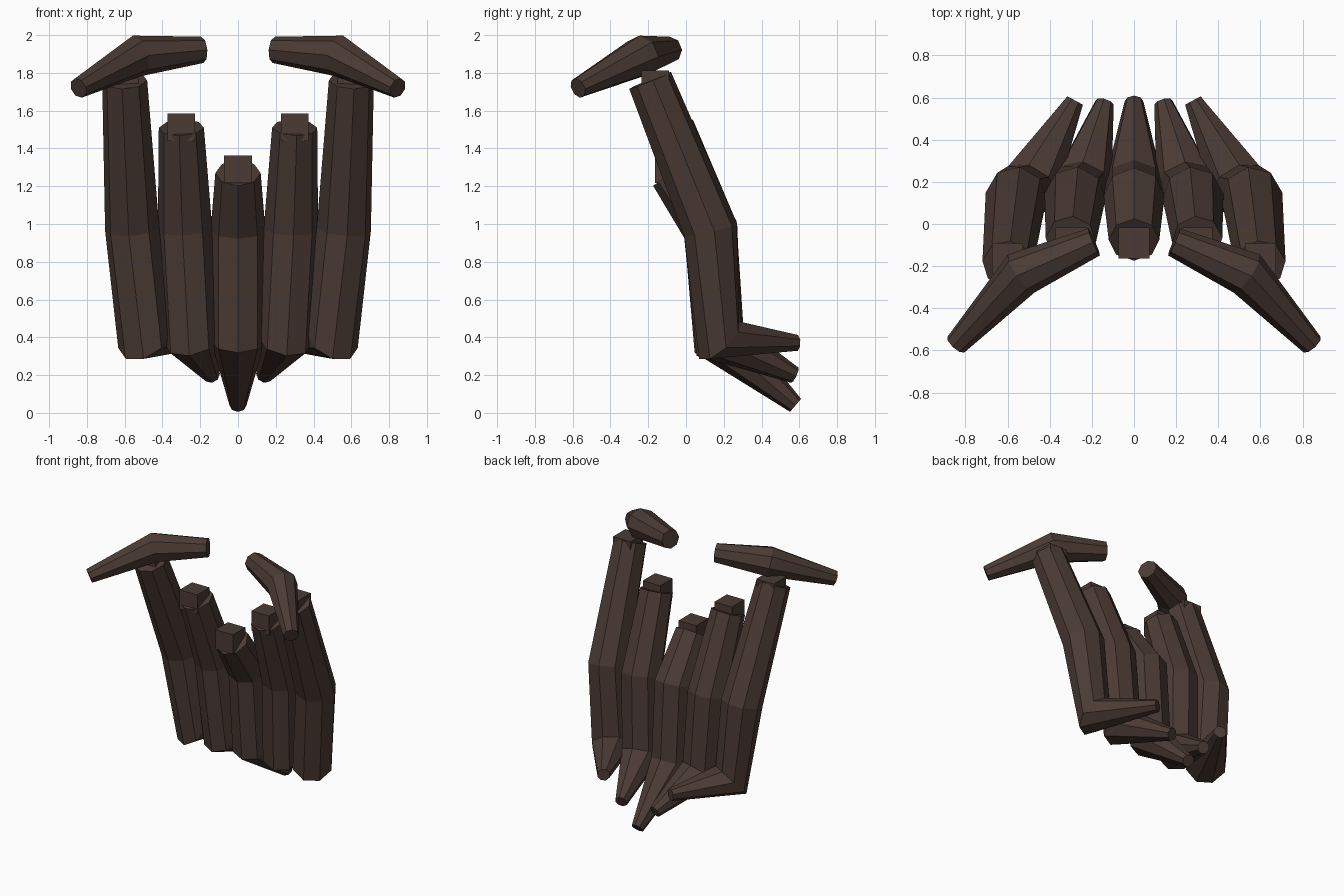
import bpy

if "Cube" in bpy.data.objects:
    bpy.data.objects.remove(bpy.data.objects["Cube"])

# One dark brown shared by every part
brown = bpy.data.materials.new("dark_brown")
brown.diffuse_color = (0.07, 0.043, 0.034, 1)
brown.use_nodes = True
brown.node_tree.nodes["Principled BSDF"].inputs["Base Color"].default_value = brown.diffuse_color


def tube(name, points):
    """Bent, tapered eight-sided tube through (x, y, z, radius) points."""
    cu = bpy.data.curves.new(name, 'CURVE')
    cu.dimensions = '3D'
    cu.bevel_depth = 1.0
    cu.bevel_resolution = 2
    cu.use_fill_caps = True
    sp = cu.splines.new('POLY')
    sp.use_smooth = False
    sp.points.add(len(points) - 1)
    for p, (x, y, z, r) in zip(sp.points, points):
        p.co = (x, y, z, 1)
        p.radius = r
    cu.materials.append(brown)
    ob = bpy.data.objects.new(name, cu)
    bpy.context.collection.objects.link(ob)


def block(name, loc, size=0.147):
    bpy.ops.mesh.primitive_cube_add(size=size, location=loc)
    ob = bpy.context.object
    ob.name = name
    ob.data.materials.append(brown)


def finger(name, s, top, mid_x, base_x, tip, knob):
    """Upright finger leaning forward on top, with a tail running to the back."""
    tube(name, [(s * top[0], top[1], top[2], 0.12),
                (s * mid_x, 0.13, 0.97, 0.145),
                (s * base_x, 0.175, 0.385, 0.145),
                (s * tip[0], tip[1], tip[2], 0.045)])
    block(name + "_knob", (s * knob[0], knob[1], knob[2]))


# Middle finger
finger("middle_finger", 1, (0, -0.075, 1.27), 0, 0, (0, 0.58, 0.04), (0, -0.09, 1.29))

for s, side in ((1, "right"), (-1, "left")):
    # Inner and outer fingers
    finger(side + "_inner_finger", s, (0.30, -0.075, 1.51), 0.28, 0.25,
           (0.14, 0.575, 0.20), (0.30, -0.09, 1.512))
    finger(side + "_outer_finger", s, (0.60, -0.19, 1.76), 0.56, 0.50,
           (0.28, 0.585, 0.37), (0.60, -0.163, 1.738))
    # Bent crossbar on the outer finger
    tube(side + "_crossbar", [(s * 0.19, -0.085, 1.922, 0.07),
                              (s * 0.535, -0.235, 1.89, 0.11),
                              (s * 0.845, -0.572, 1.72, 0.055)])
